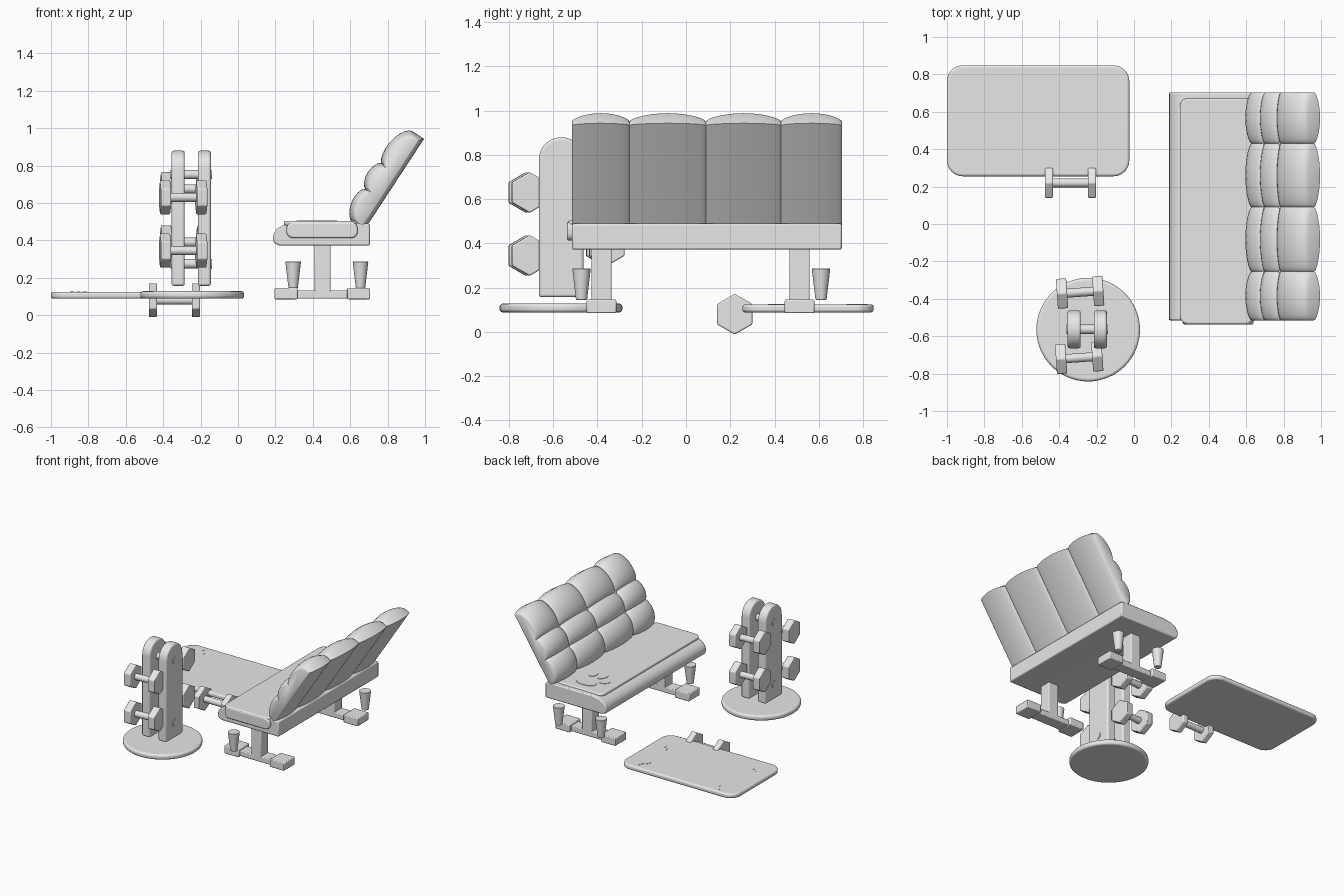
import bpy, bmesh, math
from mathutils import Matrix, Vector

if "Cube" in bpy.data.objects:
    bpy.data.objects.remove(bpy.data.objects["Cube"])

GREY = bpy.data.materials.new("plain grey")
GREY.diffuse_color = (0.8, 0.8, 0.8, 1)
GREY.use_nodes = True
GREY.node_tree.nodes["Principled BSDF"].inputs["Base Color"].default_value = GREY.diffuse_color


def finish(name, bm, bevel=0, segs=3, angle=40):
    bmesh.ops.recalc_face_normals(bm, faces=bm.faces)
    me = bpy.data.meshes.new(name)
    bm.to_mesh(me)
    bm.free()
    me.materials.append(GREY)
    ob = bpy.data.objects.new(name, me)
    bpy.context.collection.objects.link(ob)
    if bevel:
        m = ob.modifiers.new("bevel", 'BEVEL')
        m.width, m.segments, m.limit_method = bevel, segs, 'ANGLE'
        m.angle_limit = math.radians(50)
    bpy.ops.object.select_all(action='DESELECT')
    ob.select_set(True)
    bpy.context.view_layer.objects.active = ob
    bpy.ops.object.shade_smooth_by_angle(angle=math.radians(angle))
    return ob


def prism(name, pts, axis, lo, hi, bevel=0, segs=3):
    """Extrude a 2D outline along an axis; the outline uses the other two axes."""
    bm = bmesh.new()

    def at(p, d):
        c = list(p)
        c.insert(axis, d)
        return bm.verts.new(c)
    a, b = [at(p, lo) for p in pts], [at(p, hi) for p in pts]
    bm.faces.new(a)
    bm.faces.new(b)
    for i in range(len(pts)):
        j = (i + 1) % len(pts)
        bm.faces.new((a[i], a[j], b[j], b[i]))
    return finish(name, bm, bevel, segs)


def box(name, x, y, z, bevel=0.006):
    return prism(name, [(x[0], y[0]), (x[1], y[0]), (x[1], y[1]), (x[0], y[1])], 2, *z, bevel, 2)


def cone(bm, c, r1, r2, depth, n, axis='Z', spin=0):
    rot = Matrix.Rotation(math.pi / 2, 4, 'Y') if axis == 'X' else Matrix()
    bmesh.ops.create_cone(bm, cap_ends=True, segments=n, radius1=r1, radius2=r2, depth=depth,
                          matrix=Matrix.Translation(c) @ rot @ Matrix.Rotation(spin, 4, 'Z'))


def rounded(x0, x1, y0, y1, r, n=8):
    pts = []
    for k, (cx, cy) in enumerate([(x1 - r, y1 - r), (x0 + r, y1 - r), (x0 + r, y0 + r), (x1 - r, y0 + r)]):
        for i in range(n + 1):
            t = (k + i / n) * math.pi / 2
            pts.append((cx + r * math.cos(t), cy + r * math.sin(t)))
    return pts


def oval(cx, cy, rx, ry, turn=0, lobes=0.0, n=24):
    pts = []
    for i in range(n):
        t = i / n * math.tau
        k = 1 + lobes * math.cos(3 * t - math.pi / 2)
        x, y = rx * k * math.cos(t), ry * k * math.sin(t)
        pts.append((cx + x * math.cos(turn) - y * math.sin(turn), cy + x * math.sin(turn) + y * math.cos(turn)))
    return pts


# Exercise mat with small corner marks
prism("mat", rounded(-1, -0.025, 0.255, 0.848, 0.085), 2, 0.088, 0.124, 0.012)
for cx, cy, d in [(-0.835, 0.78, -1), (-0.185, 0.765, 1), (-0.87, 0.41, -1), (-0.155, 0.465, -1)]:
    for s in (-1, 1):
        prism("mat_mark", oval(cx + s * 0.017, cy + s * d * 0.02, 0.006, 0.022, -d * 0.4, n=8), 2, 0.123, 0.126)


# Hexagonal dumbbells
def dumbbell(name, c, half, thick, tilt=0.0):
    c = Vector(c)
    bm = bmesh.new()
    for s in (-1, 1):
        cone(bm, (s * half, 0, 0), 0.092, 0.092, thick, 6, 'X', math.pi / 2)
    cone(bm, (0, 0, 0), 0.024, 0.024, 2 * half, 20, 'X')
    bm.transform(Matrix.Translation(c) @ Matrix.Rotation(tilt, 4, 'Z'))
    finish(name, bm, 0.006, 2, 30)


dumbbell("floor_dumbbell", (-0.34, 0.22, 0.08), 0.115, 0.044)
for z in (0.63, 0.345):
    dumbbell("front_dumbbell", (-0.293, -0.715, z), 0.097, 0.055, 0.07)
    dumbbell("rear_dumbbell", (-0.288, -0.365, z + 0.045), 0.097, 0.055, 0.07)

# Dumbbell rack: round base, two round-topped posts, cross pegs
prism("rack_base", oval(-0.245, -0.565, 0.277, 0.277, n=64), 2, 0.088, 0.128, 0.014)
arch = [(-0.462, 0.157), (-0.665, 0.157)]
arch += [(-0.5635 - 0.1015 * math.cos(t), 0.778 + 0.1015 * math.sin(t))
         for t in [i / 20 * math.pi for i in range(21)]]
for x in (-0.32, -0.18):
    prism("rack_post", arch, 0, x - 0.035, x + 0.035, 0.012)
for z in (0.752, 0.275):
    bm = bmesh.new()
    cone(bm, (-0.25, -0.563, z), 0.025, 0.025, 0.22, 24, 'X')
    finish("rack_peg", bm)

# Bench seat with a rounded front
seat = [(0.225, 0.372), (0.197, 0.382), (0.186, 0.405), (0.19, 0.435), (0.208, 0.462), (0.245, 0.483),
        (0.31, 0.494), (0.63, 0.494), (0.705, 0.488), (0.705, 0.372)]
prism("seat", seat, 1, -0.515, 0.704, 0.008, 2)

# Towel lying on the seat and hanging over the front end
prism("towel", rounded(0.245, 0.64, -0.535, 0.672, 0.045), 2, 0.478, 0.503, 0.009)
prism("towel_flap", rounded(0.26, 0.64, 0.412, 0.497, 0.035), 1, -0.537, -0.5, 0.01)

# Paw print on the towel
for o in (oval(0.452, 0.548, 0.076, 0.068, 0, 0.1), oval(0.35, 0.49, 0.04, 0.028, 0.6),
          oval(0.413, 0.422, 0.032, 0.047, -0.2), oval(0.492, 0.422, 0.032, 0.047, 0.2)):
    prism("paw_print", o, 2, 0.501, 0.506)

# Tufted backrest: puffy columns and rows in a leaning frame
COLS, ROWS = [-0.515, -0.255, 0.09, 0.43, 0.704], [0, 0.32, 0.6, 1]
O, U, N = Vector((0.69, 0, 0.478)), Vector((0.548, 0, 0.836)), Vector((-0.836, 0, 0.548))


def puff(v, edges):
    for a, b in zip(edges, edges[1:]):
        if v <= b + 1e-6:
            return max(0, math.sin(math.pi * min(1, max(0, (v - a) / (b - a))))) ** 0.55
    return 0


def spaced(edges, n):
    out = [edges[0]]
    for a, b in zip(edges, edges[1:]):
        out += [a + (b - a) * (1 - math.cos(math.pi * i / n)) / 2 for i in range(1, n + 1)]
    return out


def front_depth(t, c):
    body = 0.075 + 0.045 * max(0, math.sin(math.pi * min(1, t))) ** 0.5
    return body + 0.034 * puff(t, ROWS) - 0.032 * (1 - c)


bm = bmesh.new()
rings = []
for y in spaced(COLS, 14):
    c = puff(y, COLS)
    a0, a1 = -0.012 - 0.015 * c, 0.53 + 0.026 * c
    ring = []
    for t in spaced(ROWS, 10):
        ring.append(O + U * (a0 + (a1 - a0) * t) + N * front_depth(t, c))
    for k in range(8):
        ring.append(O + U * (a1 + (a0 - a1) * k / 7) + N * 0.022 * (1 - c))
    rings.append([bm.verts.new((p.x, y, p.z)) for p in ring])
for r, s in zip(rings, rings[1:]):
    for i in range(len(r)):
        j = (i + 1) % len(r)
        bm.faces.new((r[i], r[j], s[j], s[i]))
bm.faces.new(rings[0])
bm.faces.new(rings[-1])
finish("backrest", bm, 0, angle=50)

# Buttons where the grooves cross
for y in COLS[1:4]:
    for t in ROWS[1:3]:
        p = O + U * (-0.012 + 0.542 * t) + N * (front_depth(t, 0) + 0.004)
        bm = bmesh.new()
        bmesh.ops.create_uvsphere(bm, u_segments=16, v_segments=8, radius=0.02)
        bm.transform(Matrix.Translation((p.x, y, p.z)) @ Matrix.Rotation(-0.99, 4, 'Y')
                     @ Matrix.Diagonal((1, 1, 0.6, 1)))
        finish("button", bm)

# Bench legs with feet
for y in (-0.382, 0.513):
    box("leg_post", (0.41, 0.495), (y - 0.046, y + 0.046), (0.1, 0.385))
    box("leg_beam", (0.3, 0.6), (y - 0.046, y + 0.046), (0.088, 0.132))
    for x in (0.257, 0.645):
        box("foot", (x - 0.061, x + 0.061), (y - 0.067, y + 0.067), (0.085, 0.146))

# Tapered cups by the feet
for x, y in [(0.295, -0.472), (0.295, 0.61), (0.655, 0.61)]:
    bm = bmesh.new()
    cone(bm, (x, y, 0.216), 0.025, 0.042, 0.142, 28)
    finish("cup", bm, 0.003, 2)
